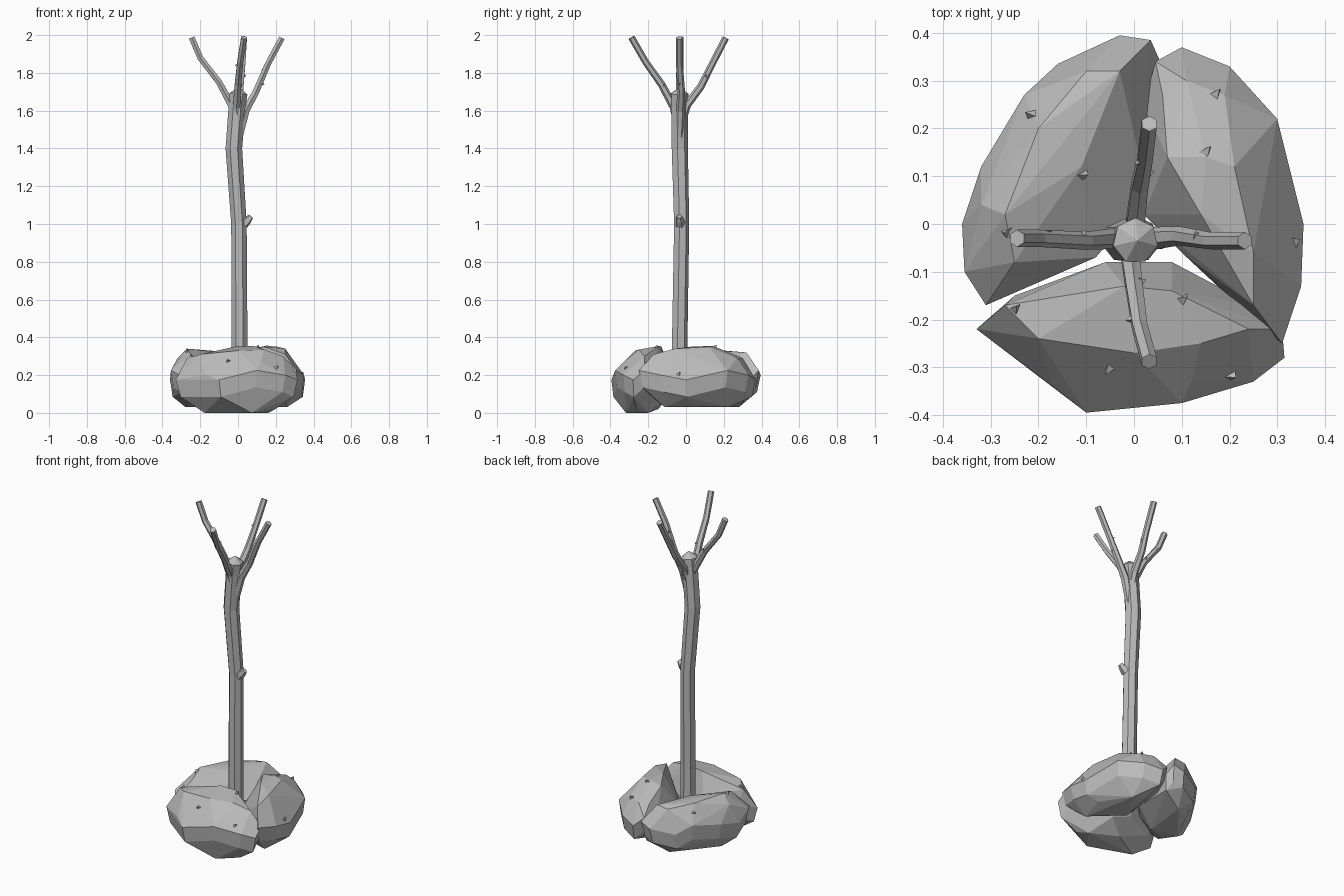
import bpy
import bmesh
from mathutils import Vector
from mathutils.bvhtree import BVHTree

old = bpy.data.objects.get("Cube")
if old:
    bpy.data.objects.remove(old, do_unlink=True)

grey = bpy.data.materials.new("stone grey")
grey.use_nodes = True
colour = (0.5, 0.5, 0.5, 1)
grey.diffuse_color = colour
grey.node_tree.nodes["Principled BSDF"].inputs["Base Color"].default_value = colour


def finish(name, bm):
    bmesh.ops.recalc_face_normals(bm, faces=bm.faces)
    mesh = bpy.data.meshes.new(name)
    bm.to_mesh(mesh)
    bm.free()
    mesh.materials.append(grey)
    obj = bpy.data.objects.new(name, mesh)
    bpy.context.collection.objects.link(obj)
    return obj


def add_spike(bm, base, direction, size, lean):
    """Small three-sided chip, its foot sunk into the surface."""
    d = direction.normalized()
    u = d.orthogonal().normalized()
    v = d.cross(u)
    foot = base - d * size * 0.3
    ring = [bm.verts.new(foot + u * size * a + v * size * b)
            for a, b in ((0.9, 0), (-0.5, 0.6), (-0.5, -0.6))]
    tip = bm.verts.new(base + d * size * 0.7 + u * size * lean)
    bm.faces.new(ring)
    for i in range(3):
        bm.faces.new((ring[i], ring[(i + 1) % 3], tip))


def rock(name, outline, crest, low, chips):
    """Faceted boulder: hull of a crest, two belts and a smaller underside."""
    bm = bmesh.new()
    centre = sum((Vector(p) for p in outline), Vector((0, 0))) / len(outline)
    for i, p in enumerate(outline):
        p = Vector(p)
        wobble = 0.025 * (i % 3 - 1)
        for scale, z in ((1, 0.2 + wobble), (0.93, 0.11 + wobble)):
            q = centre + (p - centre) * scale
            bm.verts.new((q.x, q.y, z))
        if i % 2 == 0:
            q = centre + (p - centre) * 0.58
            bm.verts.new((q.x, q.y, low + 0.01 * (i % 4)))
    for p in crest:
        bm.verts.new(p)
    hull = bmesh.ops.convex_hull(bm, input=bm.verts)
    spare = {g for g in hull["geom_interior"] + hull["geom_unused"]
             if isinstance(g, bmesh.types.BMVert)}
    bmesh.ops.delete(bm, geom=list(spare), context="VERTS")
    bmesh.ops.dissolve_limit(bm, angle_limit=0.12, verts=bm.verts, edges=bm.edges)
    # Chips raised from the upper surface
    tree = BVHTree.FromBMesh(bm)
    for x, y in chips:
        hit, normal, _, _ = tree.ray_cast(Vector((x, y, 1)), Vector((0, 0, -1)))
        if hit:
            add_spike(bm, hit, normal, 0.022, 0.5)
    finish(name, bm)


rock("front_rock",
     [(-.33, -.22), (-.25, -.15), (-.06, -.08), (.08, -.08), (.25, -.17), (.31, -.22),
      (.315, -.28), (.25, -.33), (.1, -.375), (-.1, -.395), (-.17, -.34)],
     [(-.27, -.17, .29), (-.2, -.24, .31), (-.02, -.13, .35), (.08, -.14, .355),
      (0, -.27, .33), (.14, -.25, .335), (.24, -.22, .3), (.12, -.33, .27)],
     0, [(-.25, -.18), (.1, -.16), (-.05, -.3), (.2, -.32)])

rock("left_hand_rock",
     [(.02, .02), (.02, .25), (.045, .34), (.1, .37), (.2, .33), (.3, .22),
      (.355, 0), (.35, -.13), (.31, -.25), (.25, -.2), (.1, -.06)],
     [(.06, .27, .28), (.11, .3, .29), (.19, .27, .29), (.07, .14, .34), (.15, .14, .355),
      (.21, .12, .35), (.14, .02, .35), (.25, -.06, .34), (.25, -.17, .31)],
     .03, [(.17, .27), (.34, -.04), (.15, .15)])

rock("right_hand_rock",
     [(-.36, 0), (-.32, .12), (-.23, .27), (-.16, .335), (-.03, .395), (.035, .385),
      (.055, .34), (.03, .06), (-.08, -.07), (-.22, -.12), (-.31, -.17), (-.355, -.1)],
     [(-.32, .04, .29), (-.27, .02, .34), (-.2, .2, .33), (-.1, .32, .31), (-.03, .32, .32),
      (-.11, .12, .32), (-.25, -.08, .31), (0, .18, .26)],
     .03, [(-.21, .23), (-.11, .1), (-.27, -.02)])


def limb(name, path, radii, sides, dome=0, chips=()):
    """Faceted tapering stem through the path, with optional domed end."""
    bm = bmesh.new()
    path = [Vector(p) for p in path]
    rings = []
    for i, p in enumerate(path):
        t = (path[min(i + 1, len(path) - 1)] - path[max(i - 1, 0)]).normalized()
        ring = bmesh.ops.create_circle(bm, segments=sides, radius=radii[i])["verts"]
        turn = Vector((0, 0, 1)).rotation_difference(t)
        for v in ring:
            v.co = p + turn @ v.co
        rings.append(ring)
    for a, b in zip(rings, rings[1:]):
        for i in range(sides):
            j = (i + 1) % sides
            bm.faces.new((a[i], a[j], b[j], b[i]))
    bm.faces.new(rings[0])
    tip = bm.verts.new(path[-1] + (path[-1] - path[-2]).normalized() * dome)
    for i in range(sides):
        bm.faces.new((rings[-1][i], rings[-1][(i + 1) % sides], tip))
    # Bud stubs: path segment, fraction along it, outward direction
    for seg, f, out in chips:
        base = path[seg].lerp(path[seg + 1], f) + Vector(out).normalized() * radii[seg] * .85
        add_spike(bm, base, Vector(out), 0.015, 0.4)
    finish(name, bm)


limb("trunk",
     [(.01, -.035, .15), (.008, -.035, .4), (.005, -.025, 1), (-.022, -.035, 1.4),
      (-.005, -.035, 1.62), (.003, -.035, 1.69)],
     [.045, .043, .042, .045, .046, .048], 7, .035)
limb("trunk_knot", [(.03, -.03, 1.0), (.05, -.033, 1.02), (.07, -.035, 1.04)],
     [.028, .024, .014], 5)

limb("left_branch",
     [(.005, -.035, 1.45), (.04, -.03, 1.6), (.095, -.025, 1.7), (.16, -.035, 1.85),
      (.232, -.035, 1.985)],
     [.02, .024, .02, .018, .018], 6, 0, [(2, .3, (1, -.6, -.4)), (2, .7, (-.6, .6, .5))])
limb("right_branch",
     [(0, -.035, 1.52), (-.035, -.03, 1.63), (-.1, -.035, 1.75), (-.2, -.03, 1.88),
      (-.245, -.03, 1.987)],
     [.022, .022, .019, .018, .018], 6, 0, [(2, .1, (.2, 1, .4)), (2, .75, (-.5, .5, .6))])
limb("back_branch",
     [(0, -.03, 1.52), (.003, .005, 1.63), (.012, .08, 1.73), (.022, .13, 1.83),
      (.032, .21, 1.985)],
     [.022, .022, .02, .018, .018], 6, 0, [(2, .5, (1, 0, .2)), (3, .1, (-.8, -.4, .4))])
limb("front_branch",
     [(.005, -.035, 1.5), (-.008, -.065, 1.62), (0, -.13, 1.74), (.012, -.215, 1.86),
      (.032, -.288, 1.987)],
     [.022, .022, .02, .018, .018], 6, 0, [(1, .9, (1, .1, .3)), (2, .8, (-1, 0, .3))])
